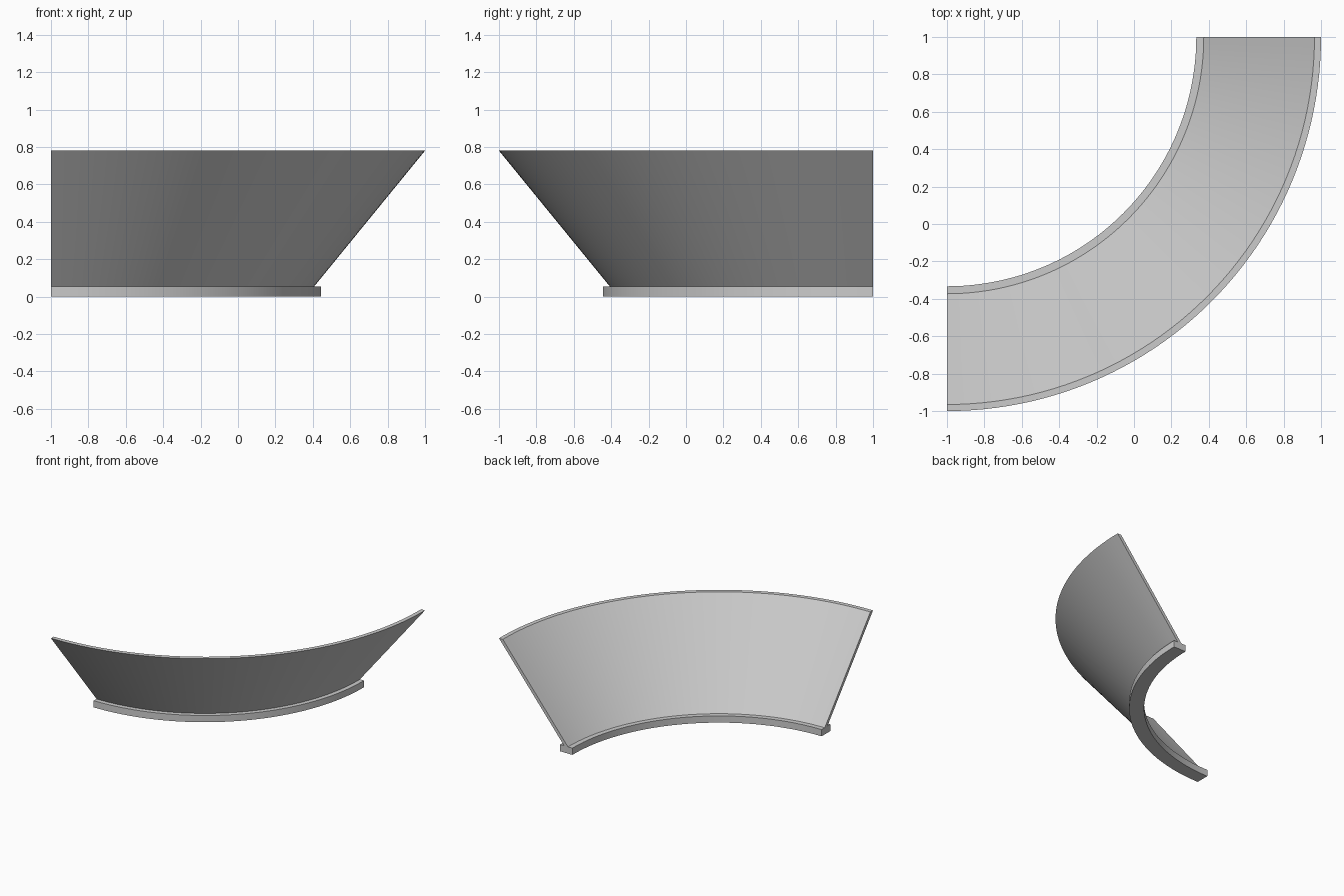
import bpy
import bmesh
import math
from mathutils import Matrix, Vector

cube = bpy.data.objects.get("Cube")
if cube:
    bpy.data.objects.remove(cube, do_unlink=True)

CENTRE = Vector((-1, 1, 0))   # axis of the quarter turn
SEGMENTS = 48

grey = bpy.data.materials.new("light_grey")
grey.use_nodes = True
colour = (0.6, 0.6, 0.6, 1)
grey.diffuse_color = colour
grey.node_tree.nodes["Principled BSDF"].inputs["Base Color"].default_value = colour


def quarter_sweep(name, profile):
    """Sweep a closed (radius, height) profile through a quarter turn, with capped ends."""
    bm = bmesh.new()
    rings = []
    for i in range(SEGMENTS + 1):
        turn = Matrix.Rotation(-math.pi / 2 * (1 - i / SEGMENTS), 3, 'Z')
        rings.append([bm.verts.new(CENTRE + turn @ Vector((r, 0, z))) for r, z in profile])
    n = len(profile)
    for a, b in zip(rings, rings[1:]):
        for j in range(n):
            k = (j + 1) % n
            bm.faces.new((a[j], a[k], b[k], b[j]))
    bm.faces.new(rings[0])
    bm.faces.new(rings[-1])
    bmesh.ops.recalc_face_normals(bm, faces=bm.faces)
    mesh = bpy.data.meshes.new(name)
    bm.to_mesh(mesh)
    bm.free()
    mesh.materials.append(grey)
    obj = bpy.data.objects.new(name, mesh)
    bpy.context.collection.objects.link(obj)
    bpy.ops.object.select_all(action='DESELECT')
    obj.select_set(True)
    bpy.context.view_layer.objects.active = obj
    bpy.ops.object.shade_smooth_by_angle(angle=math.radians(30))
    return obj


# Flat curved footing
quarter_sweep("base_strip", [(1.333, 0), (1.445, 0), (1.445, 0.055), (1.333, 0.055)])

# Thin wall flaring outwards from the footing
quarter_sweep("flared_wall", [(1.373, 0.055), (1.408, 0.055), (2.0, 0.78), (1.965, 0.78)])
